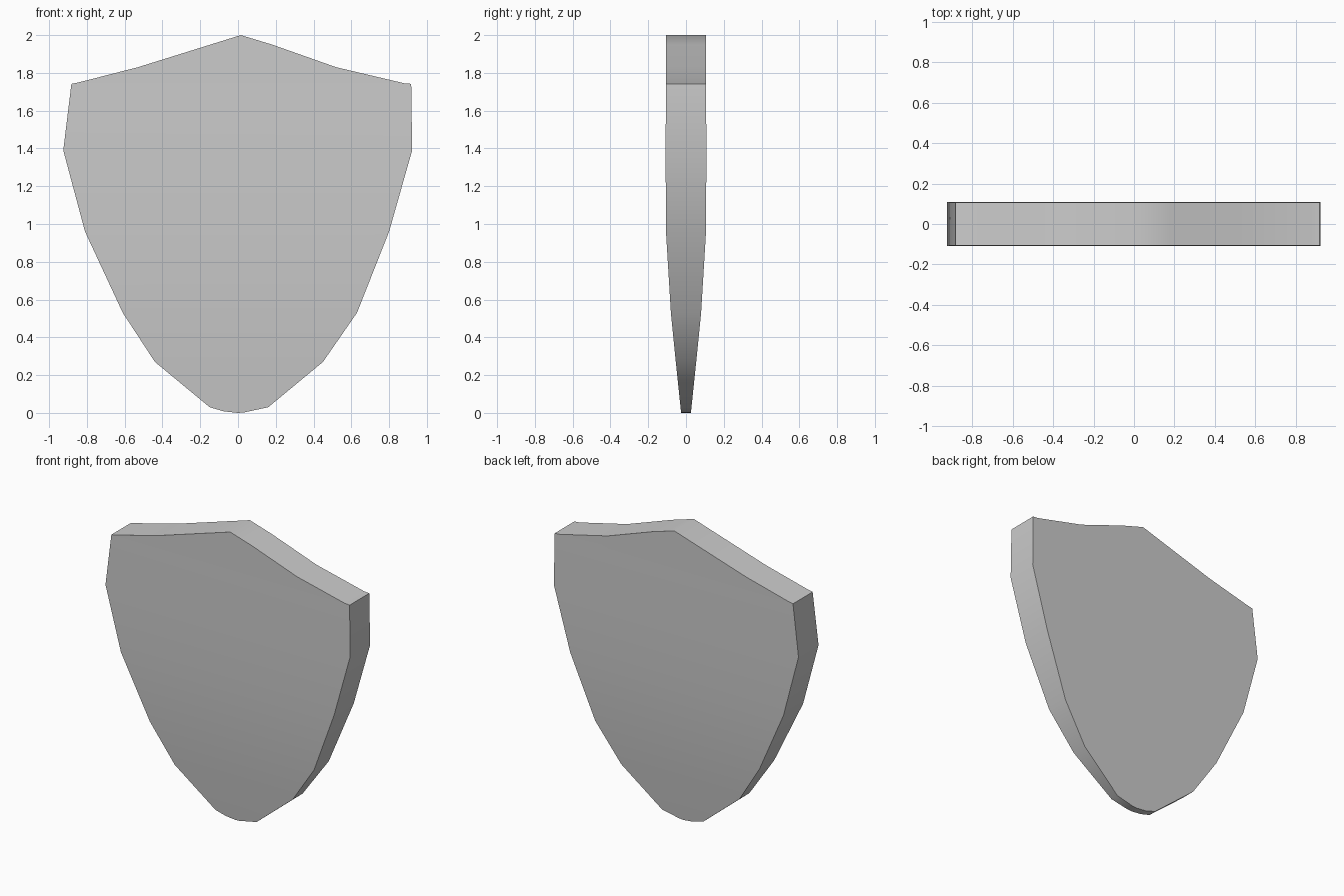
import bpy, bmesh

if "Cube" in bpy.data.objects:
    bpy.data.objects.remove(bpy.data.objects["Cube"])

# Shield rows from bottom to top: left x, right x, height, half thickness
ROWS = [
    (-0.15, 0.16, 0.03, 0.029),
    (-0.44, 0.45, 0.27, 0.054),
    (-0.61, 0.63, 0.53, 0.080),
    (-0.81, 0.80, 0.96, 0.106),
    (-0.925, 0.922, 1.39, 0.108),
    (-0.882, 0.917, 1.742, 0.106),
]
# Rounded tip (left to right) and peaked crest (right to left)
TIP = [(-0.075, 0.008), (0.0, 0.0), (0.03, 0.002)]
CREST = [(0.88, 1.745), (0.52, 1.83), (0.18, 1.95), (0.015, 2.0),
         (-0.53, 1.83), (-0.85, 1.748)]

bm = bmesh.new()


def build_side(sign):
    """Make one broad face of the shield; return its outline vertices."""
    left = [bm.verts.new((l, sign * t, z)) for l, r, z, t in ROWS]
    right = [bm.verts.new((r, sign * t, z)) for l, r, z, t in ROWS]
    tip = [bm.verts.new((x, sign * 0.026, z)) for x, z in TIP]
    crest = [bm.verts.new((x, sign * 0.106, z)) for x, z in CREST]
    bm.faces.new([left[0]] + tip + [right[0]])
    for i in range(len(ROWS) - 1):
        bm.faces.new((left[i], right[i], right[i + 1], left[i + 1]))
    bm.faces.new([left[-1], right[-1]] + crest)
    return tip + right + crest + left[::-1]


# Front and back faces, joined by the rim
front = build_side(-1)
back = build_side(1)
for i in range(len(front)):
    j = (i + 1) % len(front)
    bm.faces.new((front[i], back[i], back[j], front[j]))
bmesh.ops.recalc_face_normals(bm, faces=bm.faces[:])

mesh = bpy.data.meshes.new("shield")
bm.to_mesh(mesh)
bm.free()
shield = bpy.data.objects.new("shield", mesh)
bpy.context.collection.objects.link(shield)

# Smooth shading with crisp rim edges
bpy.context.view_layer.objects.active = shield
shield.select_set(True)
bpy.ops.object.shade_smooth_by_angle(angle=0.6)
